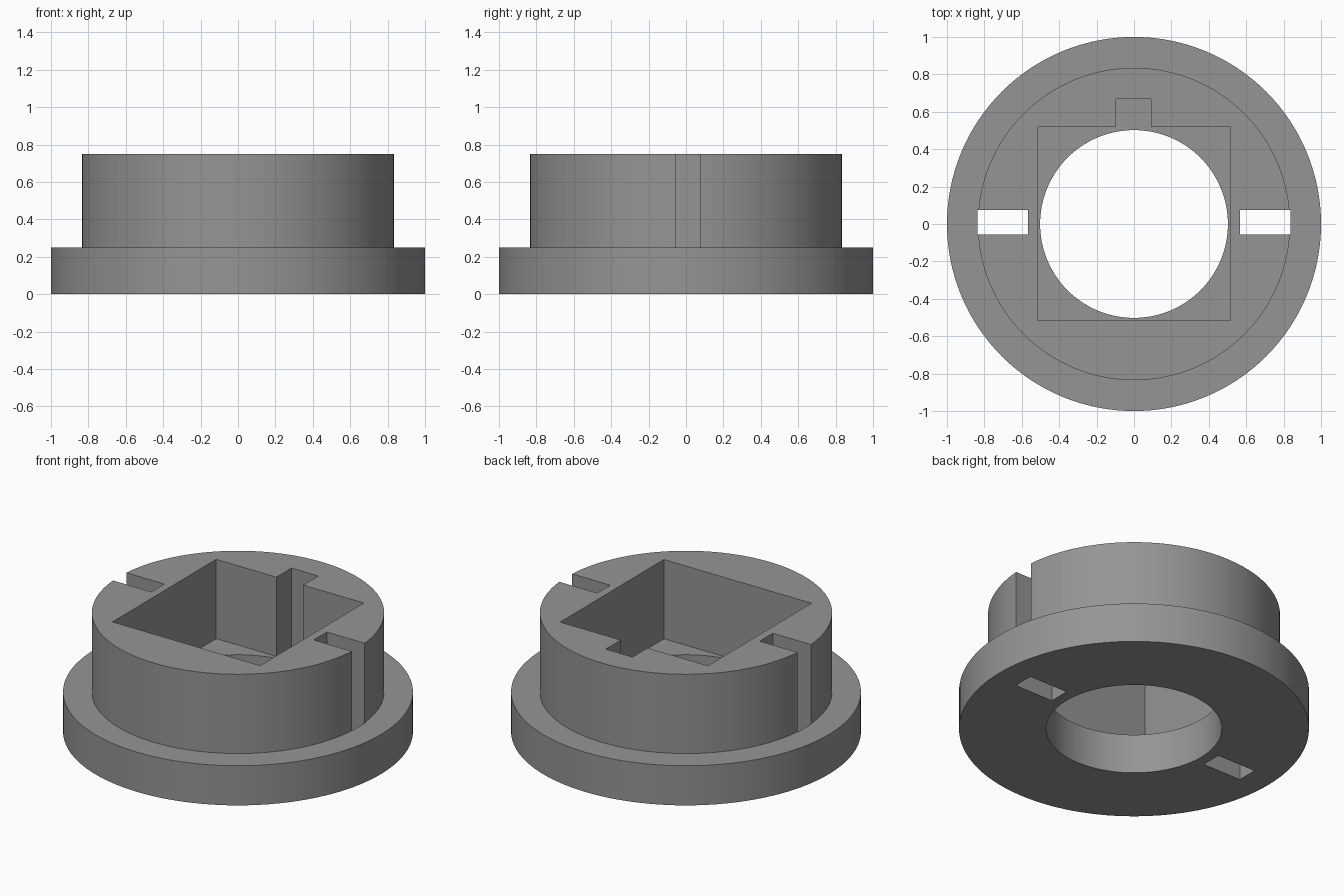
import bpy, bmesh, math

if "Cube" in bpy.data.objects:
    bpy.data.objects.remove(bpy.data.objects["Cube"])

SEGMENTS = 128


def finish(name, bm):
    bmesh.ops.recalc_face_normals(bm, faces=bm.faces)
    mesh = bpy.data.meshes.new(name)
    bm.to_mesh(mesh)
    bm.free()
    obj = bpy.data.objects.new(name, mesh)
    bpy.context.collection.objects.link(obj)
    return obj


def prism(name, outline, z0, z1):
    """Extrude a closed xy outline from z0 to z1."""
    bm = bmesh.new()
    face = bm.faces.new([bm.verts.new((x, y, z0)) for x, y in outline])
    top = bmesh.ops.extrude_face_region(bm, geom=[face])["geom"]
    verts = [g for g in top if isinstance(g, bmesh.types.BMVert)]
    bmesh.ops.translate(bm, verts=verts, vec=(0, 0, z1 - z0))
    return finish(name, bm)


def circle(radius):
    step = 2 * math.pi / SEGMENTS
    return [(radius * math.cos(i * step), radius * math.sin(i * step)) for i in range(SEGMENTS)]


def lathe(name, profile):
    """Stack rings of (radius, z) and close both ends."""
    bm = bmesh.new()
    rings = [[bm.verts.new((x, y, z)) for x, y in circle(r)] for r, z in profile]
    for a, b in zip(rings, rings[1:]):
        for i in range(SEGMENTS):
            j = (i + 1) % SEGMENTS
            bm.faces.new((a[i], a[j], b[j], b[i]))
    bm.faces.new(rings[0])
    bm.faces.new(rings[-1])
    return finish(name, bm)


# Flange with raised round boss
collar = lathe("flanged_collar", [(1, 0), (1, 0.25), (0.835, 0.25), (0.835, 0.75)])

# Square pocket with keyway at the back, round bore, and two side slots
s, y1 = 0.515, 0.518
pocket = [(-s, -s), (s, -s), (s, y1), (0.092, y1), (0.092, 0.668),
          (-0.095, 0.668), (-0.095, y1), (-s, y1)]
cutters = [prism("pocket_cutter", pocket, 0.25, 1),
           prism("bore_cutter", circle(0.502), -0.2, 0.4)]
for side, name in ((-1, "left"), (1, "right")):
    a, b = sorted((side * 0.567, side * 0.836))
    cutters.append(prism(name + "_slot_cutter",
                         [(a, -0.055), (b, -0.055), (b, 0.075), (a, 0.075)], -0.2, 1))

bpy.context.view_layer.objects.active = collar
collar.select_set(True)
for cutter in cutters:
    mod = collar.modifiers.new(cutter.name, "BOOLEAN")
    mod.operation = "DIFFERENCE"
    mod.solver = "EXACT"
    mod.object = cutter
    bpy.ops.object.modifier_apply(modifier=mod.name)
    bpy.data.objects.remove(cutter)

# Plain grey finish
grey = bpy.data.materials.new("grey")
grey.diffuse_color = (0.3, 0.3, 0.3, 1)
grey.use_nodes = True
grey.node_tree.nodes["Principled BSDF"].inputs["Base Color"].default_value = grey.diffuse_color
collar.data.materials.clear()
collar.data.materials.append(grey)
for poly in collar.data.polygons:
    poly.material_index = 0
bpy.ops.object.shade_smooth_by_angle(angle=math.radians(30))
